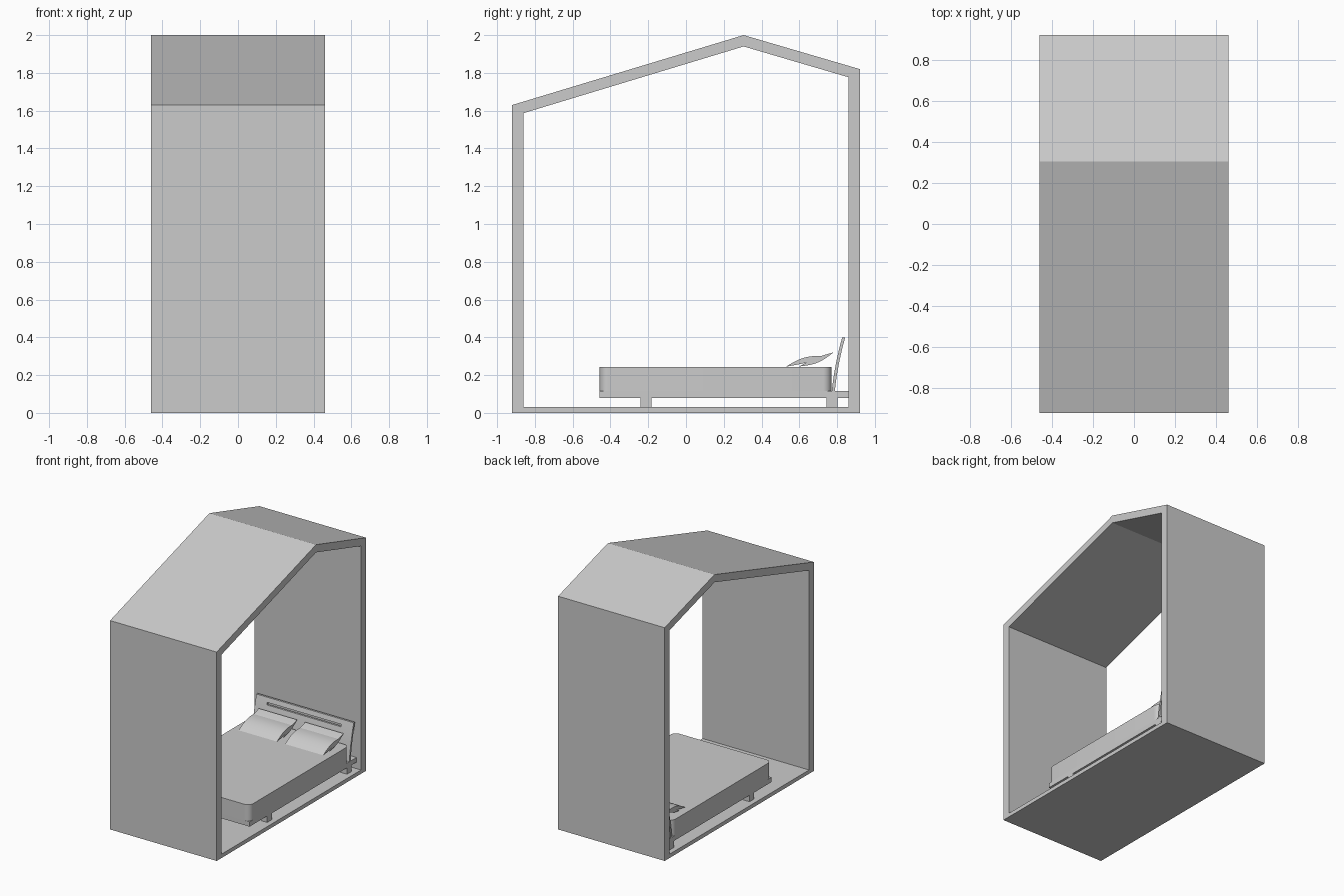
import bpy, bmesh, math
from mathutils import Vector

cube = bpy.data.objects.get("Cube")
if cube:
    bpy.data.objects.remove(cube, do_unlink=True)

grey = bpy.data.materials.new("plain grey")
grey.use_nodes = True
colour = (0.6, 0.6, 0.6, 1)
grey.diffuse_color = colour
grey.node_tree.nodes["Principled BSDF"].inputs["Base Color"].default_value = colour


def finish(bm, name):
    bmesh.ops.recalc_face_normals(bm, faces=bm.faces)
    mesh = bpy.data.meshes.new(name)
    bm.to_mesh(mesh)
    bm.free()
    mesh.materials.append(grey)
    obj = bpy.data.objects.new(name, mesh)
    bpy.context.collection.objects.link(obj)
    return obj


def box(name, x, y, z, round_corners=0):
    """Box from (min, max) pairs, optionally with rounded upright edges."""
    bm = bmesh.new()
    bmesh.ops.create_cube(bm, size=1)
    for v in bm.verts:
        v.co = [(r[0] + r[1]) / 2 + c * (r[1] - r[0]) for c, r in zip(v.co, (x, y, z))]
    if round_corners:
        upright = [e for e in bm.edges
                   if abs(e.verts[0].co.z - e.verts[1].co.z) > 0.01]
        bmesh.ops.bevel(bm, geom=upright, offset=round_corners, segments=8,
                        profile=0.5, affect='EDGES')
    return finish(bm, name)


def extrude_x(name, profile, x0, x1):
    """Sweep a closed (y, z) profile along x."""
    bm = bmesh.new()
    face = bm.faces.new([bm.verts.new((x0, y, z)) for y, z in profile])
    out = bmesh.ops.extrude_face_region(bm, geom=[face])
    bmesh.ops.translate(bm, vec=(x1 - x0, 0, 0),
                        verts=[g for g in out["geom"] if isinstance(g, bmesh.types.BMVert)])
    return finish(bm, name)


def smooth(obj):
    bpy.ops.object.select_all(action='DESELECT')
    obj.select_set(True)
    bpy.context.view_layer.objects.active = obj
    bpy.ops.object.shade_smooth_by_angle(angle=math.radians(30))


# House shell: outer and inner outlines joined into an open-ended tube
outer = [(-0.92, 0), (-0.92, 1.63), (0.305, 2), (0.92, 1.82), (0.92, 0)]
inner = [(-0.86, 0.03), (-0.86, 1.587), (0.305, 1.94), (0.86, 1.777), (0.86, 0.03)]
bm = bmesh.new()
rings = [[bm.verts.new((x, y, z)) for y, z in outline]
         for x, outline in ((-0.46, outer), (0.46, outer), (0.46, inner), (-0.46, inner))]
for i in range(4):
    a, b = rings[i], rings[(i + 1) % 4]
    for j in range(5):
        k = (j + 1) % 5
        bm.faces.new((a[j], a[k], b[k], b[j]))
finish(bm, "house_shell")

# Bed base, mattress and legs
box("bed_base", (-0.42, 0.42), (-0.457, 0.86), (0.08, 0.117))
smooth(box("mattress", (-0.42, 0.42), (-0.457, 0.77), (0.117, 0.243), 0.045))
for side, sx in (("left", 1), ("right", -1)):
    for end, y in (("front", -0.24), ("back", 0.745)):
        box(f"{end}_{side}_leg", sorted((sx * 0.365, sx * 0.42)), (y, y + 0.057), (0.03, 0.08))

# Curved headboard with a long slot near the top
steps = [i / 8 for i in range(9)]
front = [(0.772 + 0.03 * t + 0.025 * t * t, 0.117 + 0.283 * t) for t in steps]
back = [(y + 0.016, z) for y, z in reversed(front)]
headboard = extrude_x("headboard", front + back, -0.42, 0.42)
cutter = box("slot_cutter", (-0.32, 0.32), (0.7, 0.855), (0.347, 0.365))
cutter.hide_render = True
cutter.hide_viewport = True
cutter.display_type = 'WIRE'
cut = headboard.modifiers.new("slot", 'BOOLEAN')
cut.object = cutter
cut.operation = 'DIFFERENCE'
cut.solver = 'EXACT'
bpy.context.view_layer.update()
evaluated = headboard.evaluated_get(bpy.context.evaluated_depsgraph_get())
headboard_mesh = bpy.data.meshes.new_from_object(evaluated)
headboard.modifiers.clear()
headboard.data = headboard_mesh
bpy.data.objects.remove(cutter, do_unlink=True)
smooth(headboard)


def pillow(name, x, start, end, rise, sag):
    """Lens-shaped cushion leaning along the chord from start to end."""
    a, b = Vector(start), Vector(end)
    across = Vector((a.y - b.y, b.x - a.x)).normalized()
    n = 10
    top = [a.lerp(b, i / n) + across * rise * math.sin(math.pi * i / n) for i in range(n + 1)]
    low = [a.lerp(b, i / n) - across * sag * math.sin(math.pi * i / n) for i in range(n - 1, 0, -1)]
    smooth(extrude_x(name, [tuple(p) for p in top + low], x - 0.165, x + 0.165))


# Two leaning pillows on each side
for side, x in (("left", 0.2), ("right", -0.2)):
    pillow(f"{side}_front_pillow", x, (0.53, 0.245), (0.745, 0.3), 0.022, 0.006)
    pillow(f"{side}_back_pillow", x, (0.6, 0.246), (0.78, 0.32), 0.008, 0.018)
